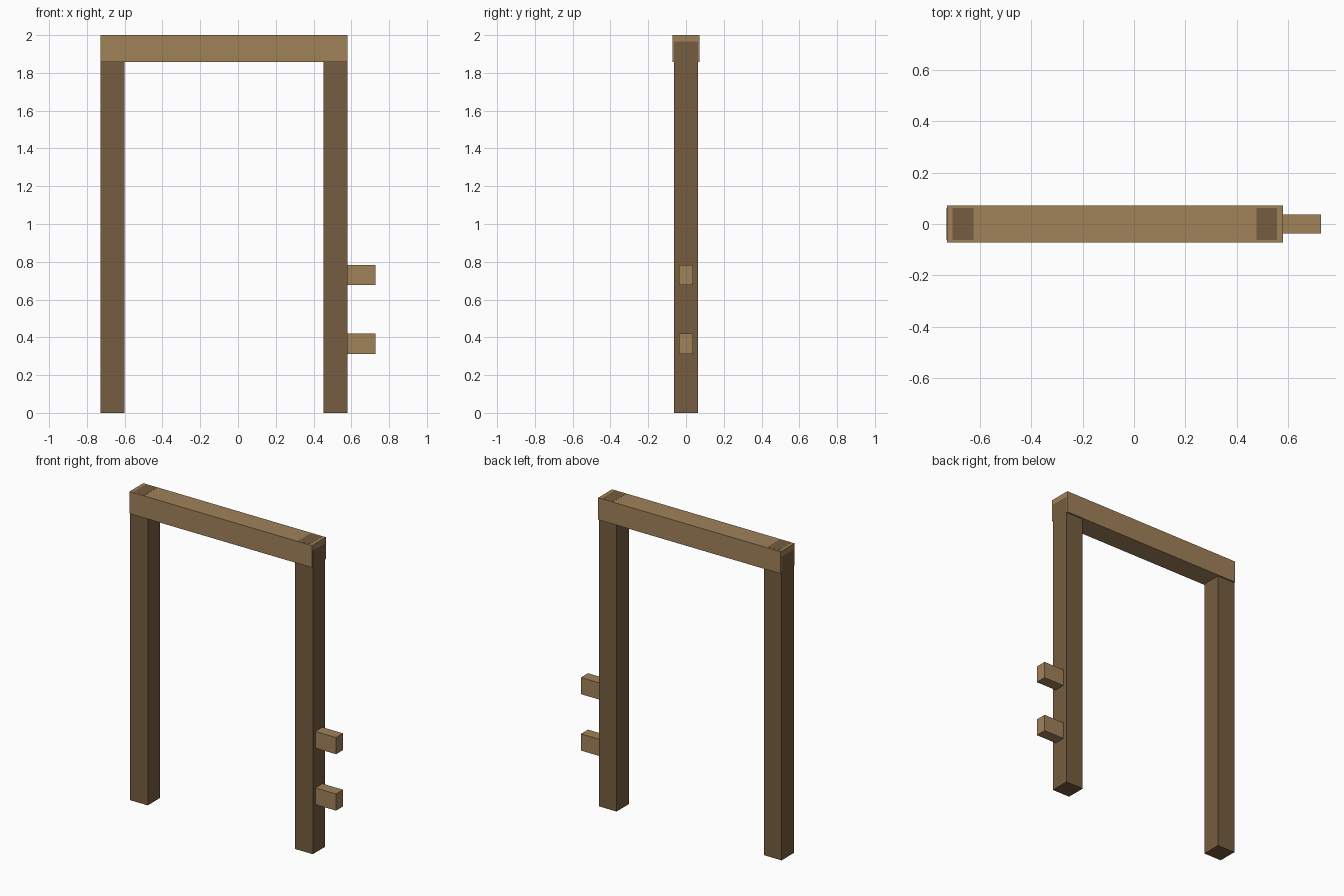
import bpy, bmesh

if "Cube" in bpy.data.objects:
    bpy.data.objects.remove(bpy.data.objects["Cube"])


def material(name, rgb):
    m = bpy.data.materials.new(name)
    m.diffuse_color = (*rgb, 1.0)
    m.use_nodes = True
    m.node_tree.nodes["Principled BSDF"].inputs["Base Color"].default_value = m.diffuse_color
    return m


light_wood = material("light_wood", (0.352, 0.223, 0.102))
dark_wood = material("dark_wood", (0.181, 0.107, 0.051))


def prism(name, profile, half_depth, mat):
    """Extrude an x-z outline symmetrically along y."""
    bm = bmesh.new()
    face = bm.faces.new([bm.verts.new((x, -half_depth, z)) for x, z in profile])
    ext = bmesh.ops.extrude_face_region(bm, geom=[face])
    moved = [g for g in ext["geom"] if isinstance(g, bmesh.types.BMVert)]
    bmesh.ops.translate(bm, verts=moved, vec=(0, 2 * half_depth, 0))
    bmesh.ops.recalc_face_normals(bm, faces=bm.faces)
    me = bpy.data.meshes.new(name)
    bm.to_mesh(me)
    bm.free()
    me.materials.append(mat)
    ob = bpy.data.objects.new(name, me)
    bpy.context.collection.objects.link(ob)
    return ob


def box(name, x0, x1, z0, z1, half_depth, mat):
    return prism(name, [(x0, z0), (x1, z0), (x1, z1), (x0, z1)], half_depth, mat)


# Upright posts: chamfered tops housed flush in the beam (a hair proud of it)
W, C, E = 0.126, 0.023, 0.0005
for name, x0, x1 in (("left_post", -0.728 - E, -0.728 + W),
                     ("right_post", 0.579 - W, 0.579 + E)):
    prism(name, [(x0, 0), (x1, 0), (x1, 1.965), (x1 - C, 2.0 + E),
                 (x0 + C, 2.0 + E), (x0, 1.965)], 0.063, dark_wood)

# Lintel beam across the top
box("top_beam", -0.728, 0.579, 1.858, 2.0, 0.0715, light_wood)

# Two rail stubs on the outside of the right post
for name, z in (("lower_rail_stub", 0.365), ("upper_rail_stub", 0.73)):
    box(name, 0.565, 0.727, z - 0.054, z + 0.054, 0.036, light_wood)
